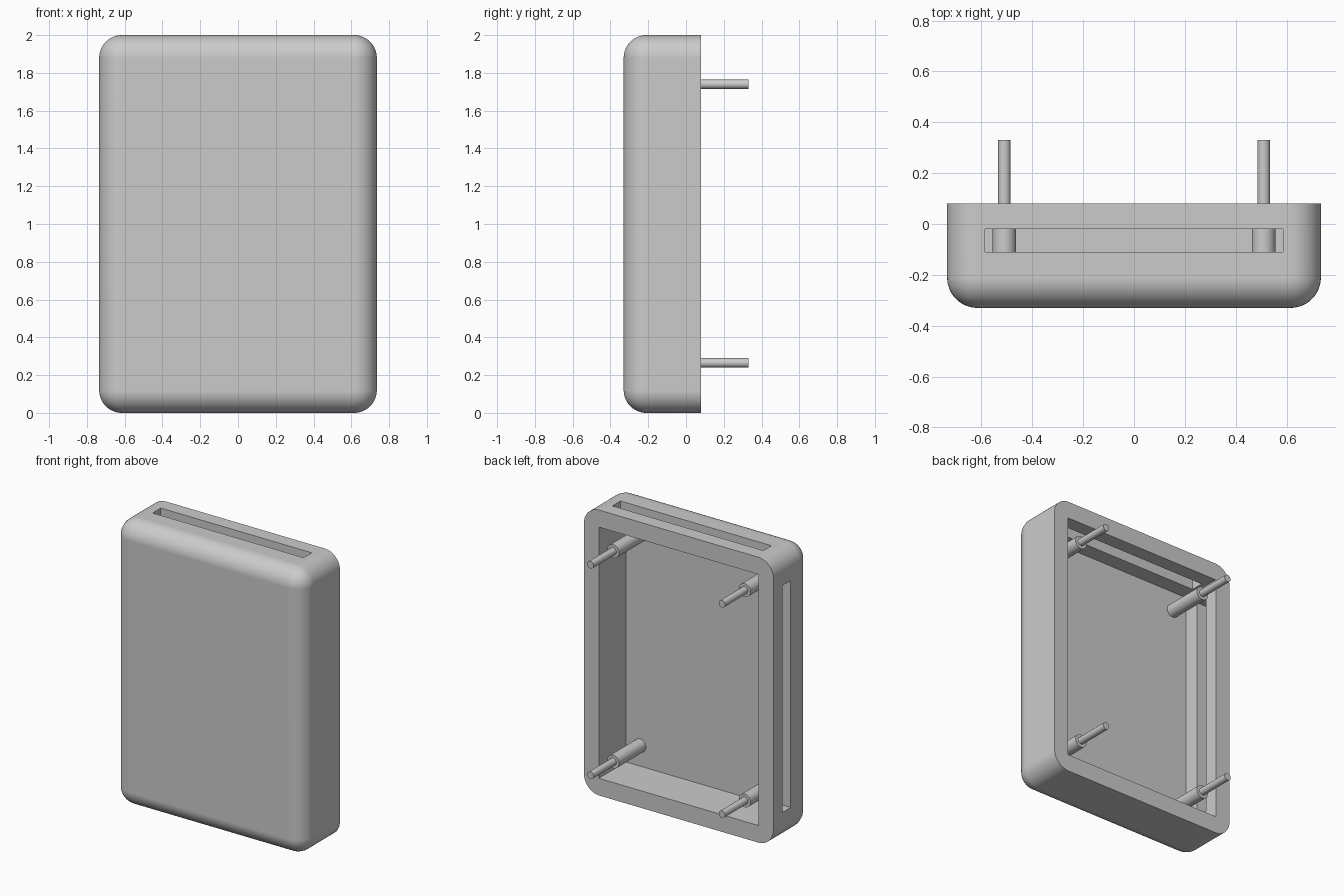
import bpy
import bmesh
from math import pi
from mathutils import Matrix, Vector

cube = bpy.data.objects.get("Cube")
if cube:
    bpy.data.objects.remove(cube, do_unlink=True)

# Overall sizes
HALF_W, FRONT, BACK, HEIGHT = 0.735, -0.33, 0.08, 2.0
ROUND = 0.12
CAVITY_FRONT = -0.22

grey = bpy.data.materials.new("plain grey")
grey.use_nodes = True
grey.diffuse_color = (0.6, 0.6, 0.6, 1)
grey.node_tree.nodes["Principled BSDF"].inputs["Base Color"].default_value = grey.diffuse_color


def finish(name, bm):
    """Turn a bmesh into a linked object with the grey material."""
    mesh = bpy.data.meshes.new(name)
    bm.to_mesh(mesh)
    bm.free()
    mesh.materials.append(grey)
    obj = bpy.data.objects.new(name, mesh)
    bpy.context.collection.objects.link(obj)
    return obj


def box_bmesh(low, high):
    low, high = Vector(low), Vector(high)
    bm = bmesh.new()
    bmesh.ops.create_cube(bm, size=1, matrix=Matrix.Translation((low + high) / 2)
                          @ Matrix.Diagonal((*(high - low), 1)))
    return bm


def activate(obj):
    bpy.ops.object.select_all(action="DESELECT")
    obj.select_set(True)
    bpy.context.view_layer.objects.active = obj


def smooth(obj):
    activate(obj)
    bpy.ops.object.shade_smooth_by_angle(angle=pi / 6)
    normals = obj.modifiers.new("even normals", "WEIGHTED_NORMAL")
    normals.keep_sharp = True


def cut(obj, low, high):
    """Remove a box-shaped volume from an object."""
    cutter = finish("cutter", box_bmesh(low, high))
    cutter.hide_render = True
    mod = obj.modifiers.new("cut", "BOOLEAN")
    mod.operation, mod.solver, mod.object = "DIFFERENCE", "EXACT", cutter
    activate(obj)
    bpy.ops.object.modifier_apply(modifier=mod.name)
    bpy.data.objects.remove(cutter, do_unlink=True)


# Case shell: every edge rounded except those around the open back
bm = box_bmesh((-HALF_W, FRONT, 0), (HALF_W, BACK, HEIGHT))
edges = [e for e in bm.edges if min(v.co.y for v in e.verts) < 0]
bmesh.ops.bevel(bm, geom=edges, offset=ROUND, segments=12, profile=0.5, affect="EDGES")
case = finish("case_shell", bm)

# Cavity open to the back, then the top slot and the one side slot
cut(case, (-0.62, CAVITY_FRONT, 0.12), (0.62, 0.2, 1.88))
cut(case, (-0.585, -0.11, 1.8), (0.585, -0.02, 2.1))
cut(case, (-0.9, -0.11, 0.205), (-0.55, -0.02, 1.795))
smooth(case)


def rod(name, x, z, radius, y0, y1):
    """Cylinder running front to back."""
    bm = bmesh.new()
    place = Matrix.Translation((x, (y0 + y1) / 2, z)) @ Matrix.Rotation(pi / 2, 4, "X")
    bmesh.ops.create_cone(bm, cap_ends=True, segments=40, radius1=radius,
                          radius2=radius, depth=y1 - y0, matrix=place)
    smooth(finish(name, bm))


# Four corner standoffs, each with a thin pin sticking out of the back
for side, x in (("right", -0.51), ("left", 0.51)):
    for level, z in (("lower", 0.265), ("upper", 1.74)):
        rod(f"{level}_{side}_standoff", x, z, 0.046, CAVITY_FRONT - 0.01, BACK - 0.002)
        rod(f"{level}_{side}_pin", x, z, 0.025, BACK - 0.02, 0.33)
